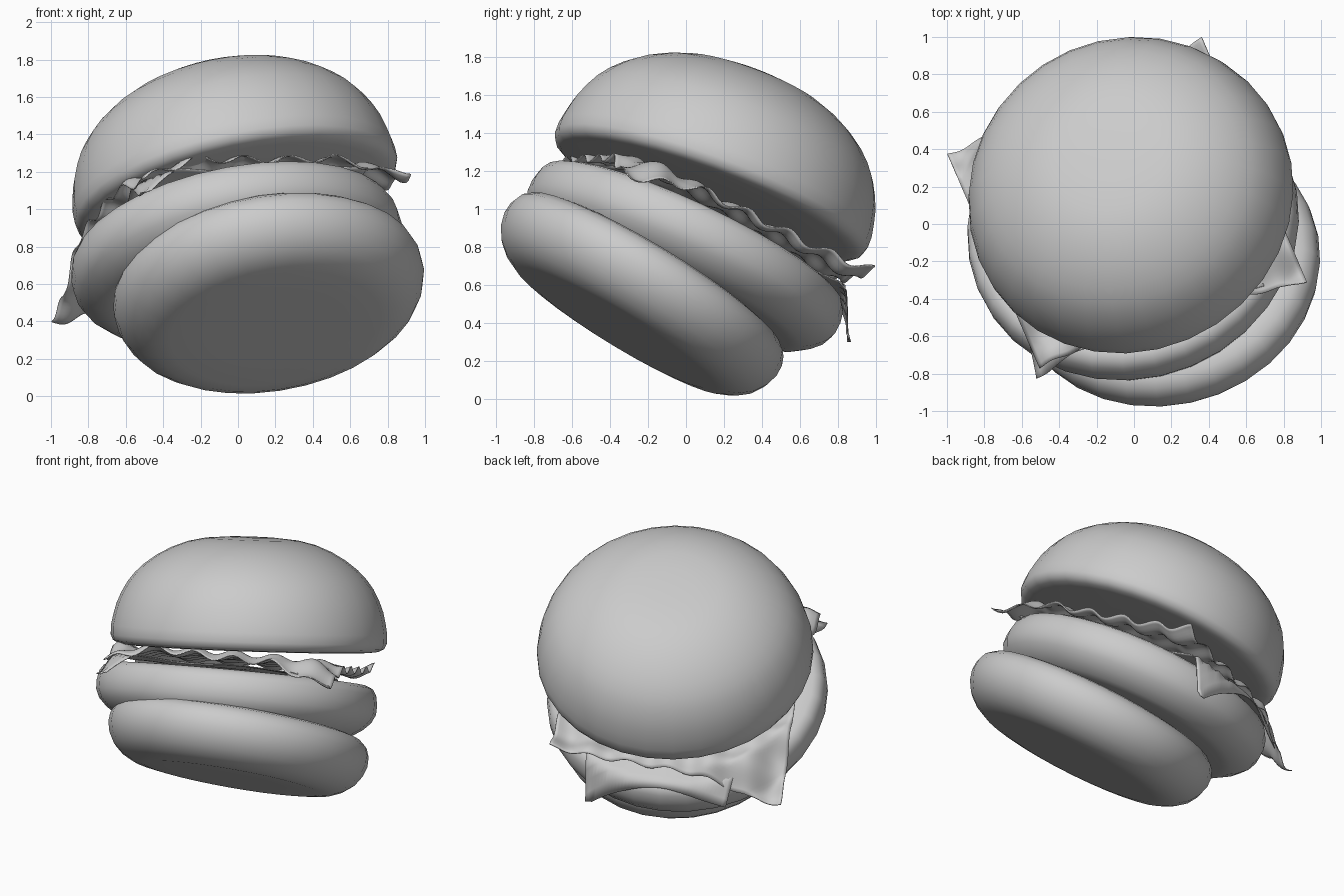
import bpy, bmesh, math
from mathutils import Vector, Matrix

if "Cube" in bpy.data.objects:
    bpy.data.objects.remove(bpy.data.objects["Cube"])


def frame(center, up):
    """Local frame at center whose z axis is the layer's tilted axis."""
    rot = Vector((0, 0, 1)).rotation_difference(Vector(up).normalized())
    return Matrix.Translation(center) @ rot.to_matrix().to_4x4()


def finish(name, bm, matrix, angle=60):
    bmesh.ops.recalc_face_normals(bm, faces=bm.faces)
    me = bpy.data.meshes.new(name)
    bm.to_mesh(me)
    bm.free()
    ob = bpy.data.objects.new(name, me)
    bpy.context.collection.objects.link(ob)
    ob.matrix_world = matrix
    bpy.ops.object.select_all(action='DESELECT')
    ob.select_set(True)
    bpy.context.view_layer.objects.active = ob
    bpy.ops.object.shade_smooth_by_angle(angle=math.radians(angle))
    return ob


def lathe(name, profile, matrix, sides=32):
    """Closed round body; profile runs from axis to axis as (radius, height)."""
    bm = bmesh.new()
    vs = [bm.verts.new((r, 0, h)) for r, h in profile]
    es = [bm.edges.new(p) for p in zip(vs, vs[1:])]
    bmesh.ops.spin(bm, geom=vs + es, cent=(0, 0, 0), axis=(0, 0, 1),
                   angle=2 * math.pi, steps=sides, use_duplicate=False)
    bmesh.ops.remove_doubles(bm, verts=bm.verts, dist=1e-4)
    return finish(name, bm, matrix)


def sheet(name, corners, base, rim, ripple, freq, matrix, n=40):
    """Wavy square slice: flat inside the rim radius, draped to its corners outside."""
    inv = matrix.inverted()
    loc = [inv @ Vector(c) for c in corners]
    bm = bmesh.new()
    grid = []
    for j in range(n + 1):
        row = []
        for i in range(n + 1):
            u, v = i / n, j / n
            w = ((1 - u) * (1 - v), u * (1 - v), u * v, (1 - u) * v)
            p = sum((c * k for c, k in zip(loc, w)), Vector())
            edge = max(abs(2 * u - 1), abs(2 * v - 1))
            t = min(1, max(0, (p.xy.length - rim) / (.98 - rim)))
            z = base + (p.z - base) * t
            z += ripple * edge * (math.sin(freq * u + 3 * v)
                                  + math.sin(freq * v - 4 * u + 1)) / 2
            row.append(bm.verts.new((p.x, p.y, z)))
        grid.append(row)
    for a, b in zip(grid, grid[1:]):
        for i in range(n):
            bm.faces.new((a[i], a[i + 1], b[i + 1], b[i]))
    ob = finish(name, bm, matrix)
    mod = ob.modifiers.new("thickness", 'SOLIDIFY')
    mod.thickness = 0.006
    mod.offset = 0
    return ob


# Bottom bun: thick rounded disc, tilted the most
lathe("bottom_bun",
      [(0, -.205), (.35, -.205), (.57, -.205), (.65, -.193), (.72, -.16),
       (.78, -.11), (.82, -.045), (.838, .02), (.835, .08), (.815, .13),
       (.77, .168), (.71, .184), (.62, .187), (.35, .187), (0, .187)],
      frame((.17, -.25, .535), (-.15, .515, .845)))

# Patty
patty = frame((0, -.02, .73), (-.18, .42, .89))
lathe("patty",
      [(0, -.17), (.45, -.17), (.70, -.17), (.76, -.155), (.82, -.115),
       (.87, -.065), (.895, -.01), (.897, .05), (.885, .11), (.86, .15),
       (.82, .168), (.75, .172), (.45, .172), (0, .172)], patty)

# Cheese slice drooping over the patty edge
sheet("cheese_slice",
      [(-.52, -.83, 1.08), (.70, -.34, 1.20), (.18, .86, .28), (-.70, .56, .37)],
      .2, .86, .02, 11, patty)

# Lettuce leaf with ruffled edges
sheet("lettuce",
      [(-.50, -.78, 1.15), (.92, -.30, 1.21), (.37, .98, .66), (-1.0, .38, .41)],
      .26, .8, .045, 36, patty, 72)

# Top bun: domed with a tight lower rim
lathe("top_bun",
      [(0, 0), (.45, 0), (.78, 0), (.83, .006), (.865, .025), (.88, .06),
       (.88, .12), (.867, .19), (.85, .26), (.822, .33), (.785, .40),
       (.74, .46), (.68, .52), (.60, .58), (.51, .63), (.41, .67),
       (.30, .695), (.15, .708), (0, .71)],
      frame((.002, .113, 1.045), (-.20, .345, .917)))
